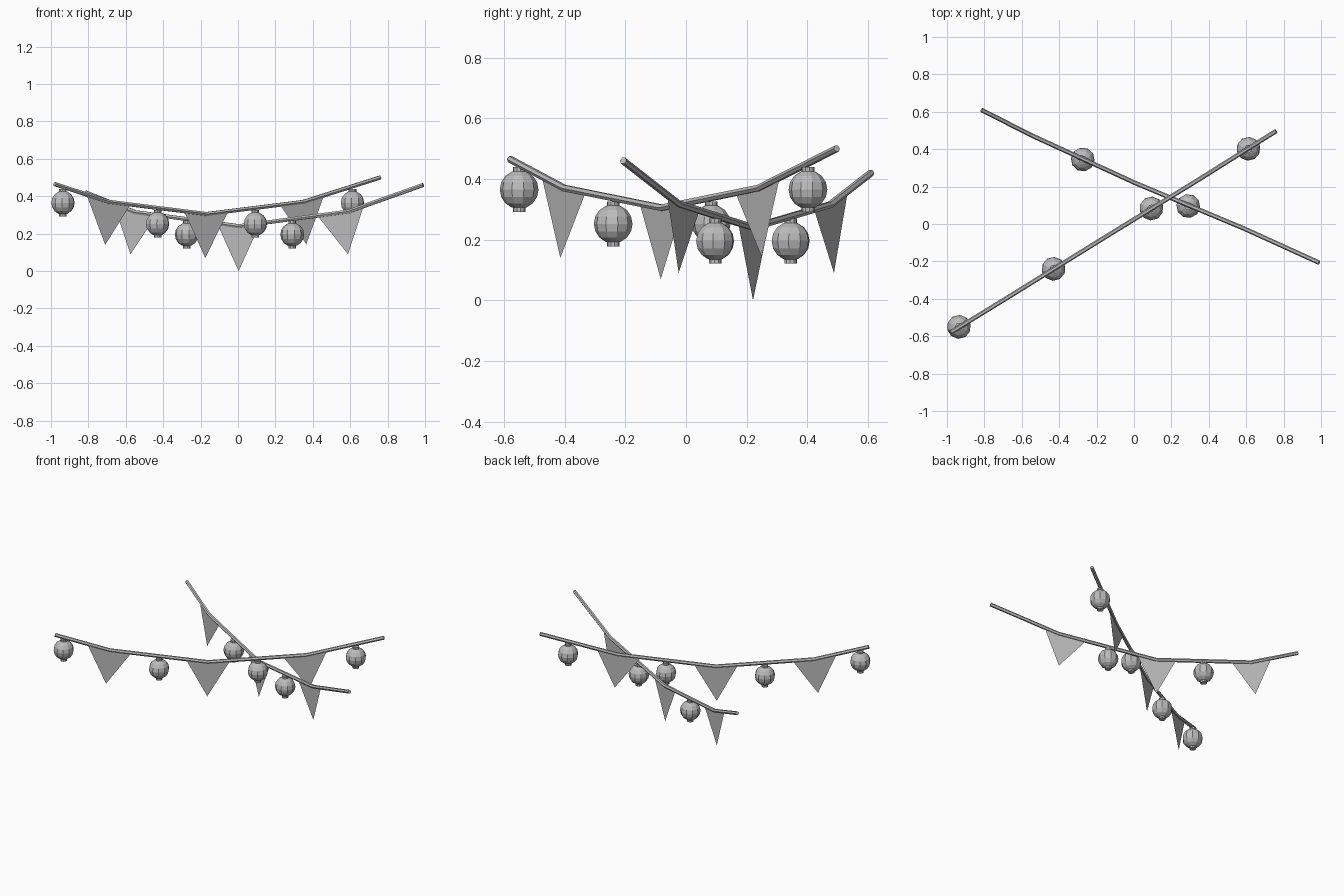
import bpy, bmesh, math
from mathutils import Vector, Matrix

cube = bpy.data.objects.get("Cube")
if cube:
    bpy.data.objects.remove(cube, do_unlink=True)

grey = bpy.data.materials.new("plain grey")
grey.use_nodes = True
grey.diffuse_color = (0.5, 0.5, 0.5, 1)
grey.node_tree.nodes["Principled BSDF"].inputs["Base Color"].default_value = (0.5, 0.5, 0.5, 1)

CORD_R = 0.012
LANTERN_R = 0.064


def finish(name, bm):
    mesh = bpy.data.meshes.new(name)
    bm.to_mesh(mesh)
    bm.free()
    mesh.materials.append(grey)
    obj = bpy.data.objects.new(name, mesh)
    bpy.context.collection.objects.link(obj)
    return obj


def point_at(path, x):
    """Point on the cord at a given x."""
    for a, b in zip(path, path[1:]):
        if x <= b.x:
            break
    return a.lerp(b, (x - a.x) / (b.x - a.x))


# Cord: six-sided tube swept along the sagging path
def cord(name, path):
    bm = bmesh.new()
    rings = []
    for i, p in enumerate(path):
        before, after = path[max(i - 1, 0)], path[min(i + 1, len(path) - 1)]
        along = (after - before).normalized()
        side = along.cross(Vector((0, 0, 1))).normalized()
        up = side.cross(along)
        angles = [math.tau * k / 6 for k in range(6)]
        rings.append([bm.verts.new(p + CORD_R * (side * math.cos(t) + up * math.sin(t)))
                      for t in angles])
    for r, s in zip(rings, rings[1:]):
        for k in range(6):
            n = (k + 1) % 6
            bm.faces.new((r[k], r[n], s[n], s[k]))
    bm.faces.new(rings[0])
    bm.faces.new(rings[-1])
    bmesh.ops.recalc_face_normals(bm, faces=bm.faces)
    finish(name, bm)


# Pennant: thin triangle whose top edge follows the cord
def pennant(name, path, left, right, tip):
    knot = min(path, key=lambda p: abs(p.x - (left + right) / 2))
    a, b = point_at(path, left), point_at(path, right)
    bottom = point_at(path, tip[0])
    bottom.z = tip[1]
    bm = bmesh.new()
    bm.faces.new([bm.verts.new(p) for p in (a, bottom, b, knot)])
    finish(name, bm)


# Lantern: faceted ball with a short collar above and below
def lantern(name, x, y, z, turn):
    bm = bmesh.new()
    bmesh.ops.create_uvsphere(bm, u_segments=10, v_segments=8, radius=LANTERN_R)
    for sign in (-1, 1):
        bmesh.ops.create_cone(bm, cap_ends=True, segments=10, radius1=0.021, radius2=0.021,
                              depth=0.02, matrix=Matrix.Translation((0, 0, sign * 0.064)))
    obj = finish(name, bm)
    obj.location = (x, y, z)
    obj.rotation_euler.z = turn


long_path = [Vector(p) for p in ((-0.98, -0.58, 0.465), (-0.69, -0.402, 0.37),
                                 (-0.17, -0.08, 0.305), (0.35, 0.24, 0.37),
                                 (0.76, 0.497, 0.5))]
cross_path = [Vector(p) for p in ((-0.815, 0.61, 0.42), (-0.55, 0.475, 0.315),
                                  (0.005, 0.22, 0.24), (0.59, -0.025, 0.318),
                                  (0.99, -0.207, 0.46))]

cord("long_cord", long_path)
cord("cross_cord", cross_path)

for i, (l, r, tip) in enumerate([(-0.81, -0.575, (-0.71, 0.14)),
                                 (-0.288, -0.052, (-0.175, 0.07)),
                                 (0.225, 0.46, (0.365, 0.143))], 1):
    pennant(f"long_pennant_{i}", long_path, l, r, tip)
for i, (l, r, tip) in enumerate([(-0.665, -0.435, (-0.575, 0.09)),
                                 (-0.112, 0.12, (0.003, 0.0)),
                                 (0.425, 0.672, (0.588, 0.09))], 1):
    pennant(f"cross_pennant_{i}", cross_path, l, r, tip)

for i, spot in enumerate([(-0.936, -0.55, 0.365), (-0.43, -0.24, 0.252),
                          (0.093, 0.083, 0.252), (0.612, 0.402, 0.365)], 1):
    lantern(f"long_lantern_{i}", *spot, math.radians(32))
for i, spot in enumerate([(-0.274, 0.345, 0.195), (0.29, 0.096, 0.195)], 1):
    lantern(f"cross_lantern_{i}", *spot, math.radians(-24))
